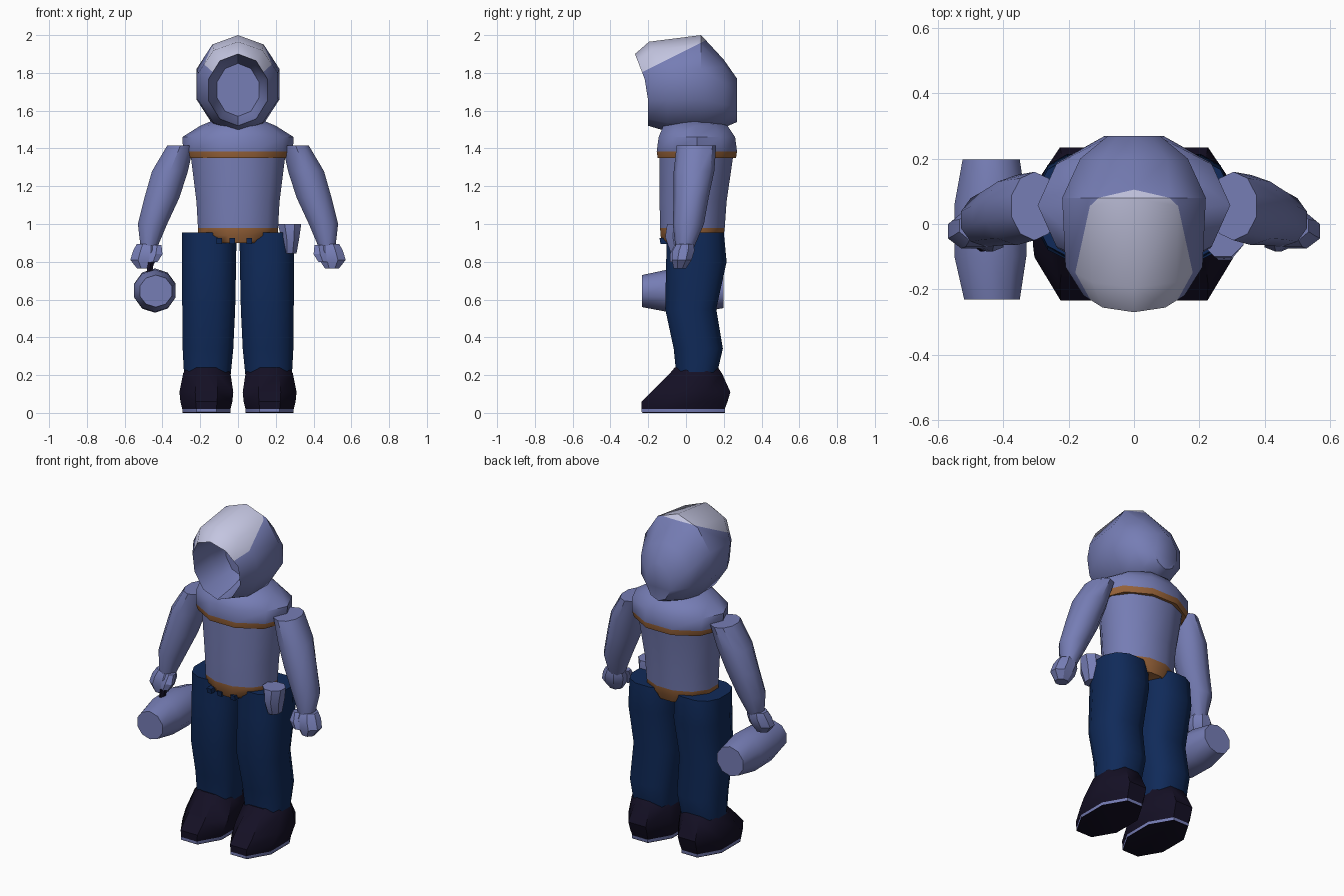
import bpy, bmesh
from math import cos, sin, pi, copysign
from mathutils import Vector

if "Cube" in bpy.data.objects:
    bpy.data.objects.remove(bpy.data.objects["Cube"])


def material(name, rgb):
    m = bpy.data.materials.new(name)
    m.use_nodes = True
    m.diffuse_color = (*rgb, 1)
    m.node_tree.nodes["Principled BSDF"].inputs["Base Color"].default_value = (*rgb, 1)
    return m


BLUE = material("periwinkle_cloth", (0.18, 0.205, 0.46))
NAVY = material("navy_cloth", (0.005, 0.023, 0.1))
DARK = material("dark_leather", (0.007, 0.005, 0.018))
BROWN = material("brown_trim", (0.3, 0.12, 0.04))
PALE = material("pale_frost", (0.55, 0.56, 0.75))


def section(n, start, power):
    """Unit outline scaled to fill -1..1 in both directions."""
    pts = []
    for i in range(n):
        a = 2 * pi * (i + start) / n
        pts.append([copysign(abs(f(a)) ** power, f(a)) for f in (cos, sin)])
    mx, my = (max(abs(p[k]) for p in pts) for k in (0, 1))
    return [(p[0] / mx, p[1] / my) for p in pts]


def loft(name, rings, bands, n=10, start=0.5, power=1.0, axis="z", side=1,
         shape=None, angle=40):
    """Skin rings (position, x0, x1, b0, b1); bands gives one material per band."""
    bm = bmesh.new()
    outline = section(n, start, power)
    loops = []
    for pos, x0, x1, b0, b1 in rings:
        loop = []
        for u, v in outline:
            x = side * ((x0 + x1) / 2 + u * (x1 - x0) / 2)
            b = (b0 + b1) / 2 + v * (b1 - b0) / 2
            loop.append(bm.verts.new((x, b, pos) if axis == "z" else (x, pos, b)))
        loops.append(loop)
    bands = bands if len(bands) > 1 else bands * (len(rings) - 1)
    mats = list(dict.fromkeys(bands))
    for lo, hi, mat in zip(loops, loops[1:], bands):
        for i in range(n):
            j = (i + 1) % n
            bm.faces.new((lo[i], lo[j], hi[j], hi[i])).material_index = mats.index(mat)
    bm.faces.new(loops[0][::-1]).material_index = mats.index(bands[0])
    bm.faces.new(loops[-1]).material_index = mats.index(bands[-1])
    bmesh.ops.recalc_face_normals(bm, faces=bm.faces)
    if shape:
        mats += shape(bm, len(mats))
    mesh = bpy.data.meshes.new(name)
    bm.to_mesh(mesh)
    bm.free()
    for m in mats:
        mesh.materials.append(m)
    ob = bpy.data.objects.new(name, mesh)
    bpy.context.collection.objects.link(ob)
    bpy.ops.object.select_all(action="DESELECT")
    ob.select_set(True)
    bpy.context.view_layer.objects.active = ob
    bpy.ops.object.shade_smooth_by_angle(angle=angle * pi / 180)
    return ob


# Hood: recessed face opening, peaked brim, frosted crown
def hood_shape(bm, index):
    for v in bm.verts:
        if v.co.y < -0.09 and v.co.z > 1.72:
            v.co.y -= 0.39 * (v.co.z - 1.72)
    normal = Vector((0, -0.5, 1))
    point = Vector((0, 0, 1.92))
    bmesh.ops.bisect_plane(bm, geom=bm.verts[:] + bm.edges[:] + bm.faces[:],
                           plane_co=point, plane_no=normal)
    bm.normal_update()
    for f in bm.faces:
        c = f.calc_center_median()
        outer = f.normal.z * (c.z - 1.7) + f.normal.x * c.x > 0
        if outer and (c - point).dot(normal) > 0:
            f.material_index = index
    return [PALE]


loft("hood", [
    (0.04, -0.11, 0.11, 1.57, 1.85),
    (-0.06, -0.14, 0.14, 1.54, 1.88),
    (-0.20, -0.155, 0.155, 1.52, 1.90),
    (-0.10, -0.21, 0.21, 1.49, 1.965),
    (0.08, -0.22, 0.22, 1.48, 2.0),
    (0.20, -0.165, 0.165, 1.51, 1.87),
    (0.27, -0.08, 0.08, 1.54, 1.77)], [BLUE], start=2.5, axis="y", shape=hood_shape)

# Shoulder cape with trim
loft("shoulder_cape", [
    (1.35, -0.275, 0.275, -0.15, 0.265),
    (1.385, -0.29, 0.29, -0.155, 0.27),
    (1.46, -0.295, 0.295, -0.145, 0.26),
    (1.52, -0.2, 0.2, -0.12, 0.22),
    (1.545, -0.14, 0.14, -0.04, 0.14)], [BROWN, BLUE, BLUE, BLUE], start=0)

# Tunic with waistband
loft("tunic", [
    (0.90, -0.14, 0.14, -0.125, 0.19),
    (0.94, -0.21, 0.21, -0.135, 0.20),
    (0.98, -0.212, 0.212, -0.137, 0.205),
    (1.12, -0.22, 0.22, -0.14, 0.215),
    (1.36, -0.25, 0.25, -0.14, 0.25)], [BROWN, BROWN, BLUE, BLUE], n=12)

# Belt studs
for x in (-0.1, -0.03, 0.06):
    loft("belt_stud", [(0.895, x - 0.015, x + 0.015, -0.135, -0.10),
                       (0.925, x - 0.015, x + 0.015, -0.14, -0.10)], [NAVY], n=4)

for side, word in ((1, "left"), (-1, "right")):
    # Trouser leg
    loft(word + "_trouser_leg", [
        (0.19, 0.04, 0.285, -0.05, 0.16),
        (0.34, 0.025, 0.293, -0.065, 0.195),
        (0.55, 0.015, 0.295, -0.11, 0.16),
        (0.80, 0.01, 0.297, -0.105, 0.215),
        (0.955, 0.008, 0.297, -0.10, 0.20)], [NAVY], n=12, power=0.8, side=side)

    # Boot and sole
    loft(word + "_boot", [
        (0.02, 0.04, 0.295, -0.235, 0.205),
        (0.06, 0.03, 0.305, -0.235, 0.22),
        (0.11, 0.025, 0.31, -0.185, 0.235),
        (0.21, 0.04, 0.29, -0.085, 0.19),
        (0.24, 0.06, 0.27, -0.06, 0.17)], [DARK], n=8, side=side)
    loft(word + "_sole", [
        (0.0, 0.04, 0.295, -0.23, 0.205),
        (0.004, 0.04, 0.295, -0.235, 0.207),
        (0.02, 0.04, 0.295, -0.235, 0.207)], [DARK, BLUE], n=8, side=side)

    # Sleeve
    loft(word + "_sleeve", [
        (0.87, 0.43, 0.515, -0.055, 0.04),
        (1.0, 0.375, 0.53, -0.07, 0.095),
        (1.14, 0.31, 0.495, -0.065, 0.12),
        (1.28, 0.265, 0.455, -0.065, 0.15),
        (1.415, 0.235, 0.375, -0.05, 0.16)], [BLUE], side=side)

    # Mitten and thumb
    loft(word + "_mitten", [
        (0.765, 0.46, 0.535, -0.065, 0.0),
        (0.81, 0.43, 0.57, -0.075, 0.03),
        (0.86, 0.42, 0.555, -0.07, 0.045),
        (0.895, 0.43, 0.535, -0.05, 0.04)], [BLUE], n=8, side=side, angle=30)
    loft(word + "_thumb", [
        (0.80, 0.425, 0.475, -0.085, -0.04),
        (0.84, 0.40, 0.47, -0.085, -0.03),
        (0.89, 0.405, 0.45, -0.06, -0.01)], [BLUE], n=6, side=side, angle=30)

# Carried keg and its handle
loft("keg", [
    (-0.232, -0.52, -0.35, 0.56, 0.73),
    (-0.10, -0.55, -0.33, 0.535, 0.758),
    (0.06, -0.55, -0.33, 0.53, 0.765),
    (0.198, -0.525, -0.35, 0.555, 0.735)], [BLUE], axis="y")
loft("keg_handle", [
    (0.74, -0.485, -0.455, -0.085, -0.04),
    (0.80, -0.475, -0.445, -0.085, -0.04)], [DARK], n=6)

# Hip pouch
loft("hip_pouch", [
    (0.845, 0.24, 0.31, -0.08, 0.01),
    (0.93, 0.23, 0.325, -0.11, 0.03),
    (1.0, 0.21, 0.335, -0.10, 0.02)], [BLUE], n=8, angle=30)
